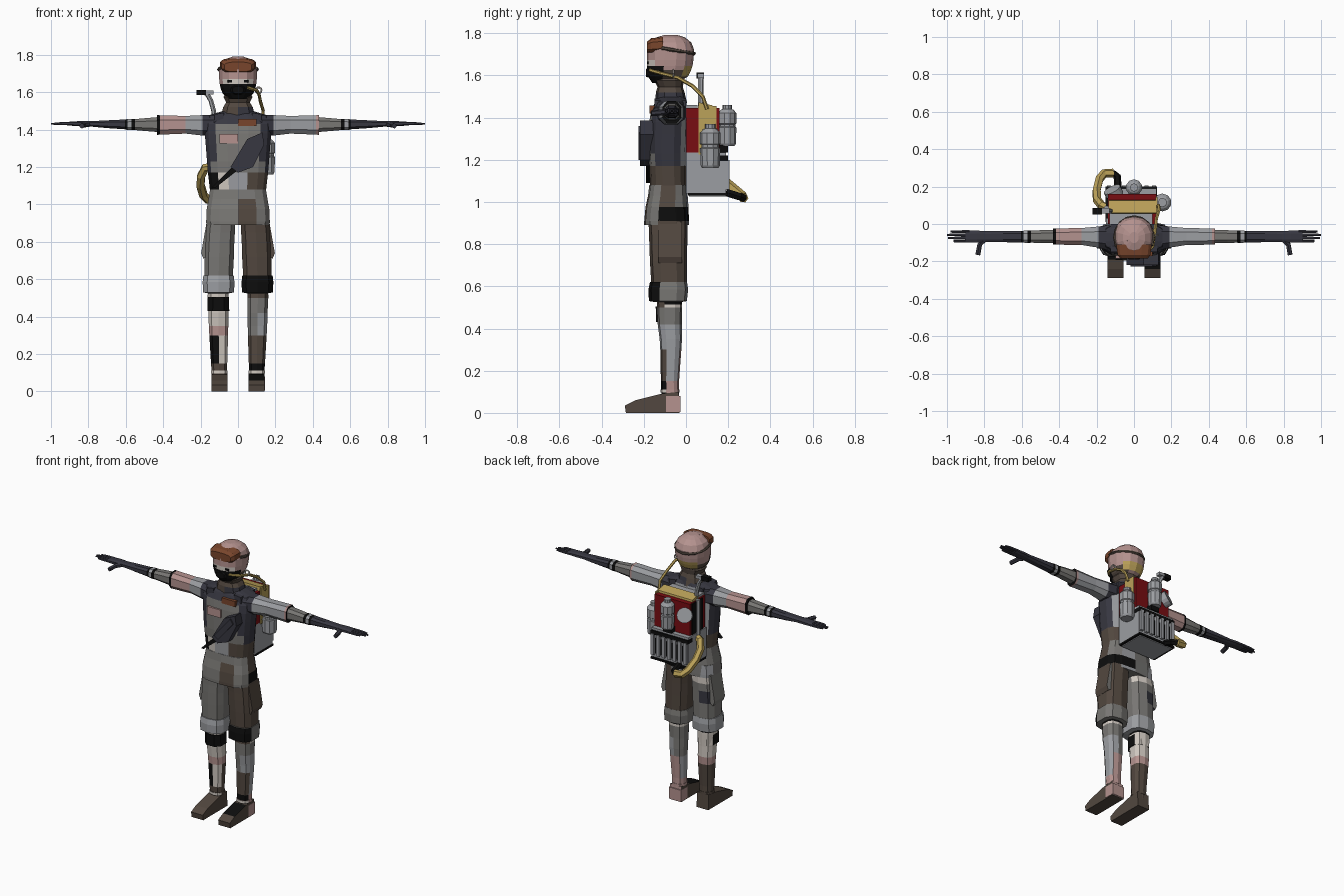
import bpy, bmesh, math
from mathutils import Vector

COLOURS = {
    "navy": (0.038, 0.038, 0.052), "grey": (0.19, 0.185, 0.175), "light_grey": (0.33, 0.34, 0.36),
    "brown": (0.085, 0.064, 0.05), "pink": (0.46, 0.29, 0.275), "black": (0.004, 0.004, 0.004),
    "cream": (0.62, 0.57, 0.52), "red": (0.19, 0.004, 0.006), "yellow": (0.50, 0.36, 0.10),
    "rust": (0.19, 0.06, 0.025)}
NAMES = list(COLOURS)
MATS = []
for key, rgb in COLOURS.items():
    m = bpy.data.materials.new(key)
    m.diffuse_color = (*rgb, 1)
    MATS.append(m)


def finish(name, bm, colour):
    """Turn a bmesh into an object; colour is a name or a rule on the face centre and normal."""
    bmesh.ops.recalc_face_normals(bm, faces=bm.faces)
    used = []
    for f in bm.faces:
        c = colour if isinstance(colour, str) else colour(*f.calc_center_median(), f.normal)
        if c not in used:
            used.append(c)
        f.material_index = used.index(c)
    me = bpy.data.meshes.new(name)
    bm.to_mesh(me)
    bm.free()
    for c in used:
        me.materials.append(MATS[NAMES.index(c)])
    bpy.context.collection.objects.link(bpy.data.objects.new(name, me))


def skin(name, loops, colour):
    """Bridge point loops and cap both ends."""
    bm = bmesh.new()
    loops = [[bm.verts.new(q) for q in loop] for loop in loops]
    n = len(loops[0])
    for a, b in zip(loops, loops[1:]):
        for i in range(n):
            j = (i + 1) % n
            bm.faces.new((a[i], a[j], b[j], b[i]))
    bm.faces.new(loops[0])
    bm.faces.new(loops[-1])
    finish(name, bm, colour)


def put(axis, t, u, v):
    return {"z": (u, v, t), "x": (t, u, v), "y": (u, t, v)}[axis]


def loft(name, rings, colour, axis="z", n=10, p=0.75):
    """Skin rings (position, centre u, centre v, radius u, radius v) along an axis."""
    sp = lambda a: math.copysign(abs(a) ** p, a)
    angles = [math.tau * (i + 0.5) / n for i in range(n)]
    skin(name, [[put(axis, t, cu + ru * sp(math.cos(a)), cv + rv * sp(math.sin(a))) for a in angles]
                for t, cu, cv, ru, rv in rings], colour)


def prism(name, pts, lo, hi, colour, axis="y"):
    """Extrude an outline along an axis."""
    skin(name, [[put(axis, t, u, v) for u, v in pts] for t in (lo, hi)], colour)


def box(name, x0, x1, y0, y1, z0, z1, colour):
    prism(name, [(x0, z0), (x1, z0), (x1, z1), (x0, z1)], y0, y1, colour)


def tube(name, pts, r, colour, n=6):
    """Sweep a round section along a path."""
    pts = [Vector(q) for q in pts]
    ref, loops = None, []
    for i, q in enumerate(pts):
        d = (pts[min(i + 1, len(pts) - 1)] - pts[max(i - 1, 0)]).normalized()
        ref = d.orthogonal().normalized() if ref is None else (ref - d * ref.dot(d)).normalized()
        w = d.cross(ref)
        loops.append([q + r * (ref * math.cos(k * math.tau / n) + w * math.sin(k * math.tau / n))
                      for k in range(n)])
    skin(name, loops, colour)


# Torso with vest sides and patched front
def torso_colour(x, y, z, n):
    if z > 1.47:
        return "navy"
    if n.y > .6 and z < 1.43:
        return "light_grey" if z > 1.2 else "brown"
    if abs(x) > 0.09 and z > 1.12 + abs(y + 0.085) * 1.5:
        return "navy"
    if y < -0.1:
        if z < 1.17:
            return "black" if x < -0.08 else "cream" if x < -.01 else "light_grey" if x < .07 else "brown"
        return "navy" if z > 1.44 else "grey"
    return "brown" if z < 1.2 else "light_grey"


loft("torso", [(1.06, 0, -.083, .15, .088), (1.17, 0, -.085, .163, .09), (1.23, 0, -.087, .168, .092),
               (1.32, 0, -.085, .175, .093), (1.38, 0, -.083, .18, .092), (1.43, 0, -.08, .18, .088),
               (1.475, 0, -.072, .165, .075), (1.5, 0, -.068, .08, .06)], torso_colour, n=16, p=.7)


# Jacket skirt
def skirt_colour(x, y, z, n):
    if x > 0 and y > -.12 and .91 < z < .98:
        return "black"
    if n.y < -.5:
        return "brown" if 0 < x < 0.08 and z < 1.03 else "grey"
    if x > .1:
        return "brown" if y < -.04 else "grey"
    return "grey" if x < 0 else "light_grey"


loft("skirt", [(.89, 0, -.092, .17, .106), (.91, 0, -.092, .172, .106), (.975, 0, -.09, .17, .102),
               (1.03, 0, -.086, .16, .094), (1.08, 0, -.083, .152, .091)], skirt_colour, n=14, p=.65)

# Pouch on the chest, its strap and the chest patches
prism("chest_pouch", [(-.04, 1.2), (0, 1.17), (.08, 1.2), (.14, 1.32), (.13, 1.385), (.05, 1.35)],
      -.218, -.15, "navy")
prism("pouch_flap", [(-.02, 1.22), (.01, 1.2), (.12, 1.33), (.1, 1.36)], -.226, -.218, "navy")
prism("chest_strap", [(-.14, 1.09), (-.12, 1.09), (.02, 1.2), (-.02, 1.21)], -.19, -.17, "black")
box("chest_patch", -.1, 0, -.184, -.16, 1.325, 1.378, "pink")
box("shoulder_patch", .0, .1, -.172, -.15, 1.42, 1.457, "rust")

# Neck and collar
loft("collar", [(1.47, 0, -.07, .095, .075), (1.52, 0, -.075, .082, .068), (1.545, 0, -.075, .066, .06),
                (1.575, 0, -.08, .08, .07), (1.595, 0, -.08, .07, .07)],
     lambda x, y, z, n: "brown" if z > 1.53 or x < 0 else "pink" if y > -.08 and z > 1.5 else "navy")


# Head with mask over the lower face
def head_colour(x, y, z, n):
    if z < 1.645 and y < -.1:
        return "black"
    if 1.645 < z < 1.672 and y < -.1:
        return "cream" if .02 < abs(x) < .09 else "pink"
    if z < 1.645 and y > -.02:
        return "yellow" if z > 1.595 else "pink"
    return "brown" if z < 1.62 else "pink"


loft("head", [(1.565, 0, -.10, .055, .06), (1.595, 0, -.085, .085, .095), (1.625, 0, -.08, .096, .104),
              (1.645, 0, -.077, .1, .108), (1.672, 0, -.075, .103, .11), (1.72, 0, -.073, .105, .112),
              (1.755, 0, -.072, .09, .098), (1.78, 0, -.072, .06, .068), (1.792, 0, -.072, .025, .03)],
     head_colour, n=14, p=.9)
loft("mask_filter", [(-.19, 0, 1.612, .03, .02), (-.15, 0, 1.615, .06, .035)], "black", axis="y", n=8)
# Goggles pushed up on the brow, tilted strap and crown seams
loft("goggles", [(-.184, 0, 1.735, .075, .026), (-.165, 0, 1.74, .09, .037), (-.11, 0, 1.745, .097, .038)],
     "rust", axis="y", n=12, p=.6)
tube("goggle_strap", [(.103 * math.cos(a), -.072 + .11 * math.sin(a), 1.722 - .018 * math.sin(a))
                      for a in [i * math.tau / 16 - .4 for i in range(13)]], .009, "brown")
for s in (-1, 1):
    tube("crown_seam", [(s * .03, -.15, 1.765), (s * .035, -.09, 1.783), (s * .04, -.03, 1.773),
                        (s * .045, .005, 1.745)], .005, "brown")
    box("eye", s * .045 - .012, s * .045 + .012, -.184, -.178, 1.653, 1.665, "black")


# Arms: sleeve, forearm, cuffs, glove, fingers and thumb
def sleeve_colour(x, y, z, n):
    if abs(n.x) > .9 or x < -.42:
        return "black"
    if abs(x) < .17:
        return "navy"
    return "light_grey" if -.28 < x < .415 else "pink"


for s in (-1, 1):
    loft("sleeve", [(s * .12, -.075, 1.422, .075, .06), (s * .19, -.07, 1.423, .06, .058),
                    (s * .28, -.067, 1.426, .048, .05), (s * .418, -.067, 1.425, .046, .055),
                    (s * .432, -.067, 1.425, .046, .056)], sleeve_colour, axis="x", n=8)
    loft("forearm", [(s * .42, -.067, 1.427, .038, .043), (s * .5, -.067, 1.427, .036, .036),
                     (s * .55, -.068, 1.427, .034, .031), (s * .57, -.068, 1.427, .035, .032),
                     (s * .59, -.068, 1.427, .034, .031), (s * .605, -.068, 1.428, .033, .028)],
         lambda x, y, z, n: "grey" if abs(x) < .55 else "light_grey" if .57 < abs(x) < .59 else "black",
         axis="x", n=8)
    loft("glove", [(s * .6, -.068, 1.428, .033, .028), (s * .7, -.067, 1.429, .032, .022),
                   (s * .79, -.067, 1.431, .03, .015), (s * .84, -.067, 1.432, .034, .015),
                   (s * .9, -.067, 1.432, .033, .011)], "navy", axis="x", n=8)
    for i, tip in enumerate((.965, .995, 1.0, .98)):
        y = -.092 + i * .017
        loft("finger", [(s * .88, y, 1.432, .009, .009), (s * .95, y, 1.432, .008, .008),
                        (s * tip, y, 1.431, .006, .004)], "navy", axis="x", n=6)
    tube("thumb", [(s * .79, -.075, 1.43), (s * .825, -.11, 1.425), (s * .835, -.165, 1.42)], .014, "navy")


# Leg colours, one rule per piece
def thigh_colour(x, y, z, n):
    if x > 0:
        return "black" if z > .91 and y > -.13 else "brown"
    if n.y > .3:
        if z > .85:
            return "cream" if z < .9 else "light_grey"
        return "navy" if .72 < z < .8 and n.x < -.1 else "grey"
    return "grey"


def cuff_colour(x, y, z, n):
    if x < 0:
        return "light_grey"
    return "black" if n.y < -.3 else "grey"


def shin_colour(x, y, z, n):
    front = y < -.08
    if z > .5 and not front:
        return "cream" if z < .515 else "black"
    if x < 0:
        if z > .35:
            return "cream"
        if z > .3:
            return "pink"
        return ("black" if x < -.115 else "cream") if front and z > .14 else "brown"
    if z > .42:
        return "brown" if z > .48 and front else "grey"
    if z > .3:
        return "light_grey" if x > .1 else "grey"
    if z > .15:
        return "brown" if front else "pink" if n.y > .8 else "light_grey"
    return "black" if front else "pink"


def shoe_colour(x, y, z, n):
    if x > 0 and n.z > .5 and -.24 < y < -.1:
        return "black"
    return "pink" if n.y > .7 and x > 0 else "brown"


for s in (-1, 1):
    loft("thigh", [(.97, s * .085, -.085, .084, .09), (.91, s * .092, -.085, .081, .092),
                   (.89, s * .092, -.085, .08, .092), (.85, s * .095, -.084, .081, .091),
                   (.8, s * .098, -.084, .081, .09), (.72, s * .101, -.083, .082, .088),
                   (.6, s * .104, -.08, .078, .084)], thigh_colour, p=.7)
    loft("trouser_cuff", [(.62, s * .104, -.083, .084, .088), (.585, s * .104, -.084, .088, .094),
                          (.53, s * .104, -.086, .086, .09), (.525, s * .104, -.085, .06, .06)],
         cuff_colour, p=.7)
    loft("shin", [(.55, s * .105, -.08, .058, .058), (.515, s * .106, -.078, .058, .06),
                  (.5, s * .106, -.078, .058, .06), (.42, s * .105, -.077, .055, .057),
                  (.35, s * .104, -.072, .054, .053), (.3, s * .103, -.072, .052, .05),
                  (.15, s * .101, -.076, .045, .043), (.1, s * .1, -.075, .042, .042),
                  (.06, s * .1, -.072, .043, .04)], shin_colour)
    loft("ankle_band", [(.112, s * .1, -.076, .045, .045), (.096, s * .1, -.076, .045, .045)],
         lambda x, y, z, n: "cream" if n.y < -.4 else "pink" if x > 0 else "brown")
    # Shoes: side outline extruded across the foot
    prism("shoe", [(-.03, 0), (-.285, 0), (-.29, .035), (-.24, .06), (-.12, .09), (-.035, .1)],
          s * .1 - .043, s * .1 + .043, shoe_colour, axis="x")
    if s > 0:
        box("shoe_heel", .056, .145, -.095, -.027, .005, .08, "pink")
    # Side pocket flaring from the hip
    prism("side_pocket", [(s * .14, .91), (s * .168, .905), (s * .197, .74), (s * .185, .71), (s * .14, .74)],
          -.13, -.02, lambda x, y, z, n: "brown" if x > 0 and n.y < .5 else "navy" if n.z < -.4 else "grey")
    # Shoulder harness strap
    prism("harness", [(s * .085, 1.4), (s * .13, 1.4), (s * .125, 1.482), (s * .075, 1.49)], -.15, .0, "navy")
loft("knee_pad", [(.505, -.105, -.085, .06, .062), (.43, -.105, -.083, .062, .064)],
     lambda x, y, z, n: "black" if y < -.075 else "cream", n=8)

# Pack: lower vented case
box("pack_case", -.15, .12, 0, .19, 1.04, 1.235, "light_grey")
box("pack_case_base", -.153, .123, .01, .2, 1.03, 1.042, "black")
box("pack_case_lid", -.153, .122, .15, .2, 1.195, 1.22, "black")
box("pack_underside", -.14, .11, .015, .19, 1.025, 1.035, "light_grey")
for i in range(7):
    x = -.145 + i * .04
    box("vent_rib", x, x + .022, .18, .206, 1.06, 1.2, "light_grey")
for i in range(6):
    x = -.121 + i * .04
    box("vent_slot", x, x + .014, .186, .194, 1.07, 1.17, "black")

# Pack: upper tank housing with a side post
box("pack_housing", -.14, .12, 0, .16, 1.235, 1.445, "red")
box("housing_side_panel", .116, .126, .06, .145, 1.225, 1.455, "yellow")
prism("housing_top", [(.055, 1.43), (.13, 1.43), (.125, 1.458), (.06, 1.472)], -.135, .12, "yellow", axis="x")
box("pack_back_plate", -.13, .1, -.01, .055, 1.4, 1.46, "light_grey")
box("post_backing", -.146, -.138, .03, .14, 1.235, 1.44, "black")
tube("side_post", [(-.148, .085, 1.22), (-.148, .085, 1.45)], .014, "light_grey")


# Canisters with caps
def canister(name, x, y, z0, z1, r):
    h = z1 - z0
    rings = [(0, .8), (.06, .95), (.45, 1), (.47, .88), (.53, .88), (.55, 1), (.8, 1), (.88, .7), (.9, .5), (1, .5)]
    loft(name, [(z0 + h * t, x, y, r * k, r * k) for t, k in rings], "light_grey", n=10, p=1)


canister("side_canister", .152, .115, 1.16, 1.37, .048)
canister("back_canister", 0, .195, 1.265, 1.46, .044)
tube("side_dish", [(-.1, .15, 1.36), (-.118, .185, 1.375)], .048, "light_grey", n=14)
box("canister_bracket", -.03, .03, .15, .2, 1.235, 1.27, "black")

# Hoses and the hooked pipe
tube("thick_hose", [(-.13, .08, 1.2), (-.175, .1, 1.195), (-.198, .13, 1.15), (-.2, .18, 1.1), (-.185, .24, 1.05),
                    (-.16, .27, 1.025), (-.11, .272, 1.02)], .024, "yellow")
tube("hose_connector", [(-.115, .272, 1.02), (-.09, .255, 1.025), (-.085, .19, 1.045)], .02, "black")
tube("thin_hose", [(.05, -.17, 1.625), (.1, -.12, 1.61), (.112, -.04, 1.59), (.12, .03, 1.55),
                   (.135, .08, 1.5), (.13, .1, 1.44)], .009, "yellow")
tube("hose_ring", [(.11 + .016 * math.cos(a), -.06, 1.61 + .016 * math.sin(a))
                   for a in [i * math.tau / 10 for i in range(11)]], .005, "cream")
tube("hook_pipe", [(-.12, .07, 1.42), (-.13, .07, 1.5), (-.145, .07, 1.555), (-.165, .07, 1.59),
                   (-.185, .07, 1.6)], .013, "light_grey")
box("hook_head", -.222, -.17, .05, .085, 1.585, 1.613, "black")
box("hook_light", -.17, -.13, .055, .085, 1.588, 1.608, "light_grey")
